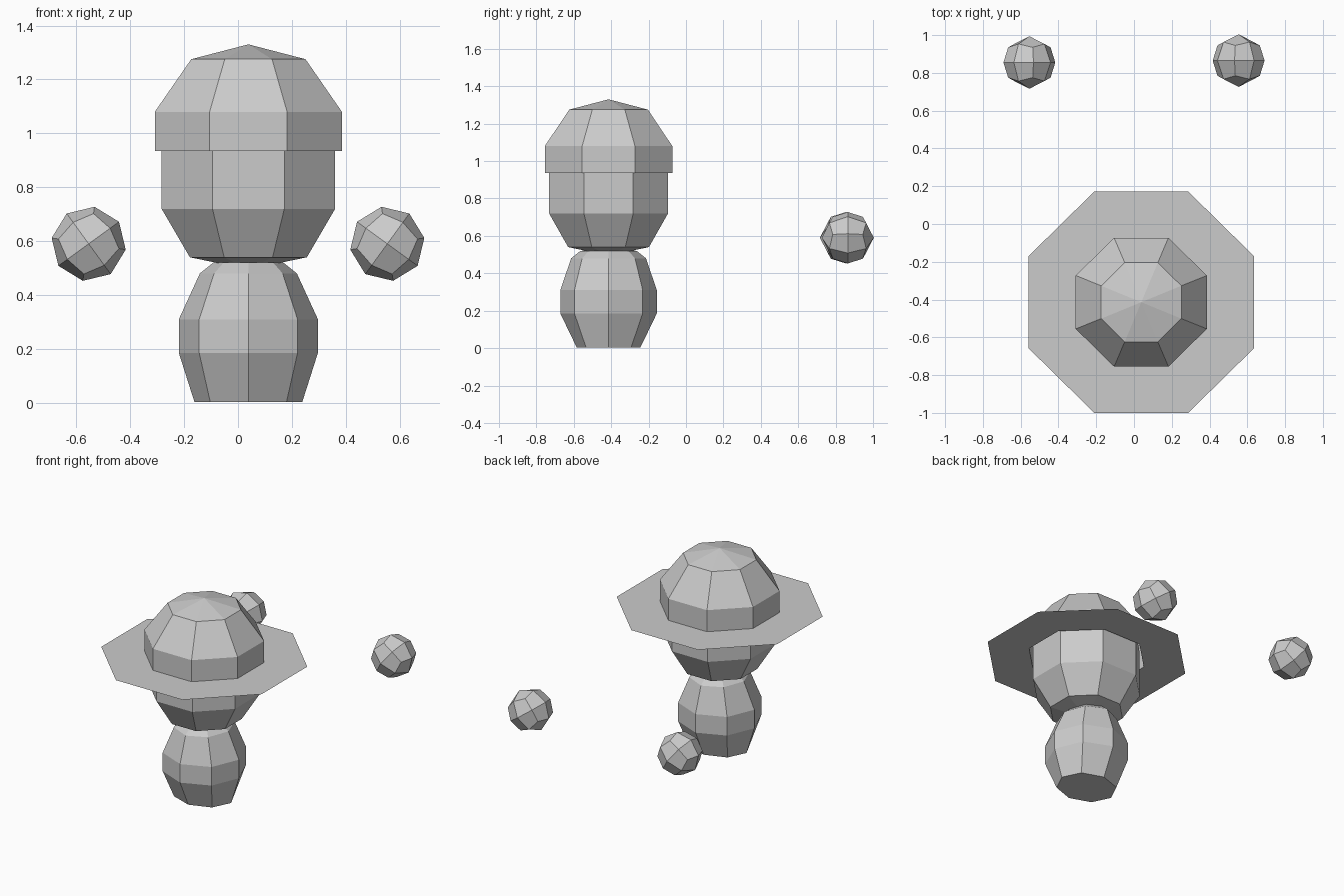
import bpy, bmesh
from math import pi, cos, sin, radians
from mathutils import Matrix

if "Cube" in bpy.data.objects:
    bpy.data.objects.remove(bpy.data.objects["Cube"])

CX, CY = 0.0385, -0.414          # axis of the figure
FLAT = 1 / cos(pi / 8)           # apothem -> corner radius


def finish(name, bm):
    mesh = bpy.data.meshes.new(name)
    bm.to_mesh(mesh)
    bm.free()
    ob = bpy.data.objects.new(name, mesh)
    bpy.context.collection.objects.link(ob)
    return ob


def stack(name, rings, flat_front, bottom=None, top=None, base_cap=False):
    """Eight-sided shell through (rx, ry, z) rings, with optional pointed ends."""
    bm = bmesh.new()
    k, turn = (FLAT, pi / 8) if flat_front else (1, 0)
    loops = []
    for rx, ry, z in rings:
        loops.append([bm.verts.new((CX + k * rx * cos(turn + i * pi / 4),
                                    CY + k * ry * sin(turn + i * pi / 4), z))
                      for i in range(8)])
    for lo, hi in zip(loops, loops[1:]):
        for i in range(8):
            j = (i + 1) % 8
            bm.faces.new((lo[i], lo[j], hi[j], hi[i]))
    if base_cap:
        bm.faces.new(loops[0][::-1])
    for z, loop, flip in ((bottom, loops[0], True), (top, loops[-1], False)):
        if z is None:
            continue
        tip = bm.verts.new((CX, CY, z))
        for i in range(8):
            a, b = loop[i], loop[(i + 1) % 8]
            bm.faces.new((b, a, tip) if flip else (a, b, tip))
    return finish(name, bm)


# Body: barrel with a corner facing front
stack("body", [(0.20, 0.17, 0.003), (0.258, 0.258, 0.185), (0.258, 0.258, 0.31),
               (0.18, 0.20, 0.48), (0.13, 0.15, 0.52)], False, top=0.53, base_cap=True)

# Head: flat facet facing front, top hidden in the hat
stack("head", [(0.217, 0.216, 0.54), (0.322, 0.318, 0.72),
               (0.322, 0.318, 1.03), (0.20, 0.20, 1.21)], True, bottom=0.495, top=1.25)

# Hat: thin flat brim flowing into the domed crown
stack("hat", [(0.5975, 0.587, 0.935), (0.347, 0.341, 0.935),
              (0.347, 0.341, 1.08), (0.212, 0.21, 1.275)], True, top=1.33)

# Floating hands: cube-based balls of 24 quads
for name, side, y in (("left_hand", -1, 0.855), ("right_hand", 1, 0.865)):
    bm = bmesh.new()
    bmesh.ops.create_cube(bm, size=2)
    bmesh.ops.subdivide_edges(bm, edges=bm.edges[:], cuts=1, use_grid_fill=True)
    for v in bm.verts:
        v.co = v.co.normalized() * 0.139
    bm.transform(Matrix.Translation((side * 0.554, y, 0.59))
                 @ Matrix.Rotation(side * radians(36), 4, 'Y'))
    finish(name, bm)
